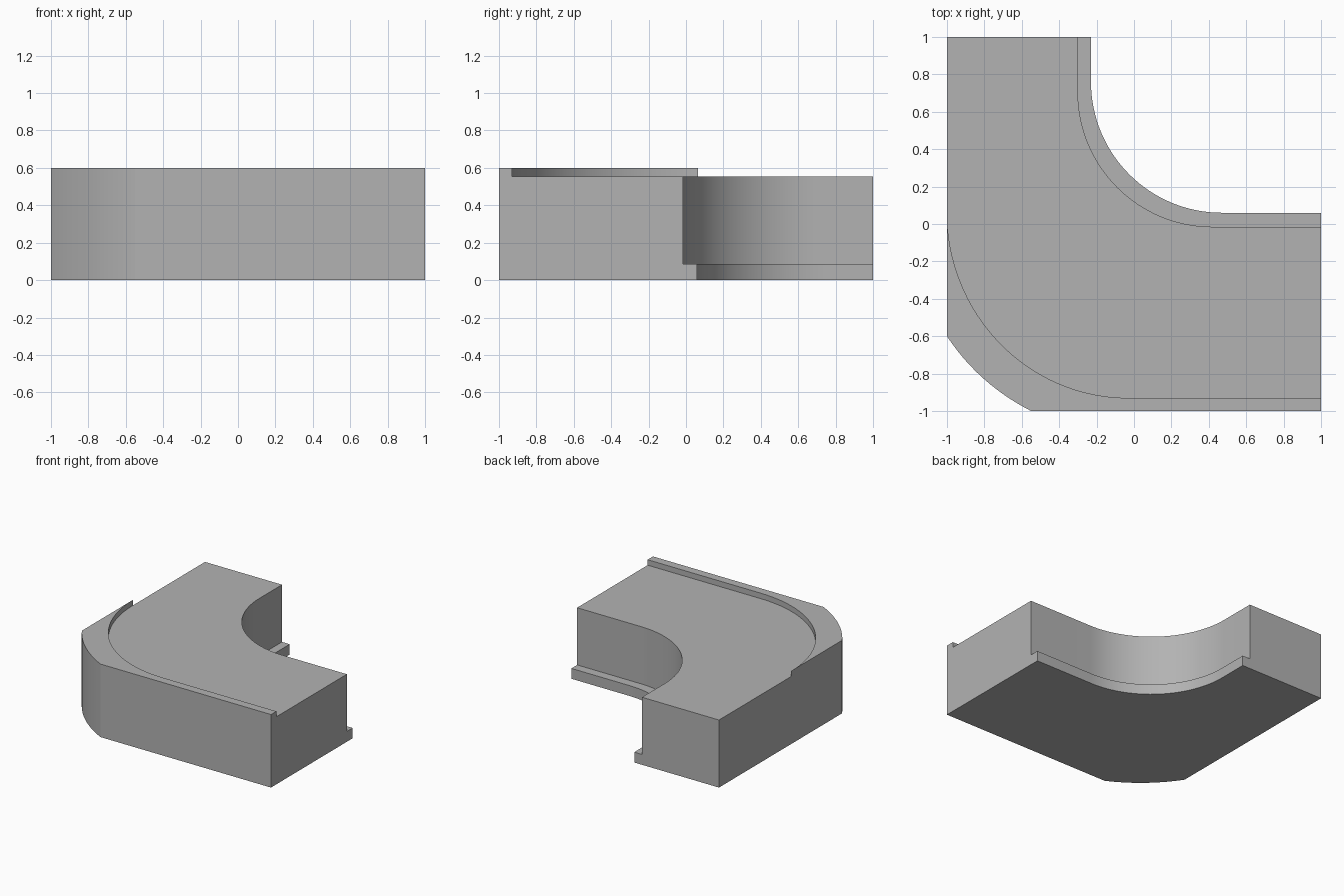
import bpy
import bmesh
from math import cos, sin, radians

cube = bpy.data.objects.get("Cube")
if cube:
    bpy.data.objects.remove(cube, do_unlink=True)

grey = bpy.data.materials.new("plain grey")
grey.use_nodes = True
colour = (0.45, 0.45, 0.45, 1)
grey.diffuse_color = colour
grey.node_tree.nodes["Principled BSDF"].inputs["Base Color"].default_value = colour


def arc(cx, cy, rx, ry, start, end, steps=32):
    """Points along part of an ellipse, angles in degrees."""
    angles = [radians(start + (end - start) * i / steps) for i in range(steps + 1)]
    return [(cx + rx * cos(a), cy + ry * sin(a)) for a in angles]


def prism(name, outline, bottom, top):
    """Upright solid with the given plan outline."""
    bm = bmesh.new()
    face = bm.faces.new([bm.verts.new((x, y, bottom)) for x, y in outline])
    extruded = bmesh.ops.extrude_face_region(bm, geom=[face])["geom"]
    verts = [v for v in extruded if isinstance(v, bmesh.types.BMVert)]
    bmesh.ops.translate(bm, verts=verts, vec=(0, 0, top - bottom))
    bmesh.ops.recalc_face_normals(bm, faces=bm.faces)
    mesh = bpy.data.meshes.new(name)
    bm.to_mesh(mesh)
    bm.free()
    mesh.materials.append(grey)
    obj = bpy.data.objects.new(name, mesh)
    bpy.context.collection.objects.link(obj)
    return obj


# Curved corner block, including the lip along the inside of the bend
block = prism(
    "corner_block",
    [(-1, 1)]
    + arc(0, 0, 1.18, 1.13, 212, 242.2, 12)
    + [(1, -1), (1, 0.06)]
    + arc(0.47, 0.76, 0.7, 0.7, 270, 180)
    + [(-0.23, 1)],
    0, 0.6)

# Recess in the top, leaving the raised outer rim
top_cutter = prism(
    "top_recess_cutter",
    [(-1.1, 1.1), (-1.1, 0.065)]
    + arc(-0.03, 0.065, 0.97, 0.995, 180, 270)
    + [(1.1, -0.93), (1.1, 1.1)],
    0.555, 0.7)

# Set-back of the inside wall above the bottom lip
wall_cutter = prism(
    "inner_wall_cutter",
    [(-0.3, 1.1)]
    + arc(0.42, 0.705, 0.72, 0.72, 180, 270)
    + [(1.1, -0.015), (1.1, 1.1)],
    0.085, 0.7)

bpy.ops.object.select_all(action="DESELECT")
bpy.context.view_layer.objects.active = block
block.select_set(True)
for cutter in (top_cutter, wall_cutter):
    cutter.hide_render = True
    cut = block.modifiers.new("cut", "BOOLEAN")
    cut.operation = "DIFFERENCE"
    cut.solver = "EXACT"
    cut.object = cutter
    bpy.ops.object.modifier_apply(modifier=cut.name)
    bpy.data.objects.remove(cutter, do_unlink=True)

bpy.ops.object.shade_smooth_by_angle(angle=radians(25))
